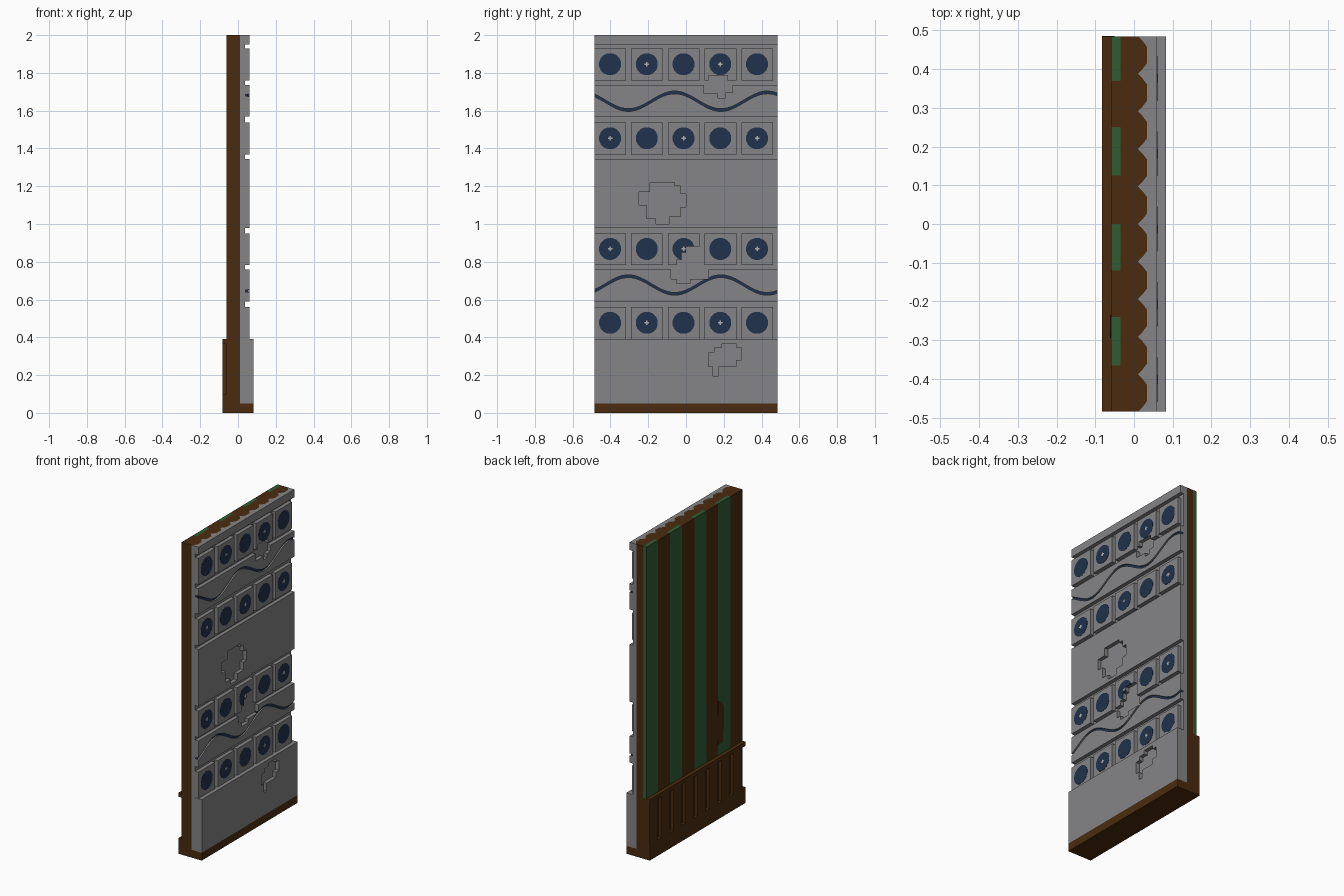
import bpy, bmesh, math

if "Cube" in bpy.data.objects:
    bpy.data.objects.remove(bpy.data.objects["Cube"], do_unlink=True)


def material(name, rgb):
    m = bpy.data.materials.new(name)
    m.use_nodes = True
    m.diffuse_color = (*rgb, 1)
    m.node_tree.nodes["Principled BSDF"].inputs["Base Color"].default_value = (*rgb, 1)
    return m


STONE = material("grey_stone", (0.235, 0.231, 0.238))
WOOD = material("brown_wood", (0.069, 0.024, 0.0045))
GREEN = material("green_cloth", (0.03, 0.107, 0.034))
BLUE = material("blue_glaze", (0.015, 0.032, 0.075))
PALE = material("pale_inlay", (0.45, 0.45, 0.45))


def prism(name, pts, axis, a, b, mat):
    """Extrude a 2D outline: (y, z) points along x, or (x, y) points along z."""
    place = (lambda p, t: (t, p[0], p[1])) if axis == "x" else (lambda p, t: (p[0], p[1], t))
    bm = bmesh.new()
    lo = [bm.verts.new(place(p, a)) for p in pts]
    hi = [bm.verts.new(place(p, b)) for p in pts]
    bm.faces.new(lo)
    bm.faces.new(hi)
    for i in range(len(pts)):
        j = (i + 1) % len(pts)
        bm.faces.new((lo[i], lo[j], hi[j], hi[i]))
    bmesh.ops.recalc_face_normals(bm, faces=bm.faces)
    me = bpy.data.meshes.new(name)
    bm.to_mesh(me)
    bm.free()
    me.materials.append(mat)
    ob = bpy.data.objects.new(name, me)
    bpy.context.collection.objects.link(ob)
    return ob


def box(name, x, y, z, mat):
    return prism(name, [(y[0], z[0]), (y[1], z[0]), (y[1], z[1]), (y[0], z[1])], "x", x[0], x[1], mat)


H = 0.485                    # half width
SIDE = (-H, H)
BACK, FACE, BASE = 0.036, 0.06, 0.083
PITCH = 0.1945               # tile spacing

# Scalloped joint between the wooden core and the stone, running up in y
joint = []
for i in range(10):
    y0 = -H + i * 0.097
    joint += [(0.01, y0), (0.022, y0 + 0.012), (0.034, y0 + 0.028),
              (0.034, y0 + 0.069), (0.022, y0 + 0.085)]
joint.append((0.01, H))

# Green hanging strips set into the back of the core
strips = [(-0.365, -0.24), (-0.12, 0.0), (0.125, 0.25), (0.37, H)]
rear = [(-0.035, H)]
for y0, y1 in reversed(strips):
    if y1 < H:
        rear += [(-0.06, y1), (-0.035, y1)]
    rear += [(-0.035, y0), (-0.06, y0)]
rear.append((-0.06, -H))
prism("wooden_core", joint + rear, "z", 0.03, 2.0, WOOD)
for y in strips:
    box("green_strip", (-0.06, -0.035), y, (0.38, 2.0), GREEN)
prism("torn_strip_patch", [(-0.235, 0.46), (-0.285, 0.46), (-0.285, 0.52), (-0.295, 0.54),
                           (-0.295, 0.68), (-0.275, 0.72), (-0.24, 0.74)], "x", -0.0615, -0.05, WOOD)

# Stone backing
prism("stone_backing", joint + [(BACK, H), (BACK, -H)], "z", 0.05, 2.0, STONE)

# Wooden foot and wainscot
box("foot_board", (-BASE, BASE), SIDE, (0, 0.05), WOOD)
box("skirting_board", (-BASE, -0.03), SIDE, (0.04, 0.1), WOOD)
box("wainscot_panel", (-0.0605, -0.03), SIDE, (0.09, 0.38), WOOD)
box("wainscot_rail", (-BASE, -0.03), SIDE, (0.365, 0.39), WOOD)
for i in range(8):
    y0 = -H + 0.036 + i * 0.1213
    box("wainscot_slat", (-BASE, -0.05), (y0, y0 + 0.0853), (0.1, 0.365), WOOD)

# Stone front: parts that get chipped are collected in a list
chipped = []
chipped.append(box("stone_plinth", (0.03, BASE), SIDE, (0.05, 0.39), STONE))
chipped.append(box("plain_band", (0.03, FACE), SIDE, (0.98, 1.345), STONE))
box("top_band", (0.035, FACE), SIDE, (1.95, 2.0), STONE)

# Wave bands: two halves with a blue channel between them
for z0, z1, amp in ((1.57, 1.735, 0.047), (0.59, 0.76, -0.047)):
    mid = 1.65 if z0 > 1 else 0.677
    ys = [-H + 2 * H * i / 40 for i in range(41)]
    wave = [(y, mid + amp * math.cos(2 * math.pi * (y + 0.06) / 0.49)) for y in ys]
    low = [(y, z - 0.007) for y, z in wave]
    high = [(y, z + 0.007) for y, z in wave]
    chipped.append(prism("wave_band_lower", low + [(H, z0), (-H, z0)], "x", 0.03, FACE, STONE))
    chipped.append(prism("wave_band_upper", high + [(H, z1), (-H, z1)], "x", 0.03, FACE, STONE))
    chipped.append(prism("wave_inlay", low + high[::-1], "x", 0.03, 0.051, BLUE))

# Tile rows with round blue insets, some with a small pale cross
for row, zc in enumerate((1.846, 1.454, 0.868, 0.477)):
    for col in range(5):
        y0 = -H + col * PITCH
        yc = y0 + 0.083
        parts = [box("tile", (0.03, FACE), (y0, y0 + 0.168), (zc - 0.086, zc + 0.083), STONE)]
        disc = [(yc + 0.059 * math.cos(math.tau * (k + 0.5) / 16),
                 zc + 0.059 * math.sin(math.tau * (k + 0.5) / 16)) for k in range(16)]
        parts.append(prism("tile_disc", disc, "x", 0.053, 0.0612, BLUE))
        if (col % 2 == 1) == (row in (0, 3)):
            s, t = 0.012, 0.004
            cross = [(-s, -t), (-t, -t), (-t, -s), (t, -s), (t, -t), (s, -t),
                     (s, t), (t, t), (t, s), (-t, s), (-t, t), (-s, t)]
            prism("tile_cross", [(yc + a, zc + b) for a, b in cross], "x", 0.058, 0.0618, PALE)
        if (row, col) in ((0, 3), (2, 2)):
            chipped += parts

# Chipped hollows, as (y, z) outlines with their floor depth
chips = [
    (0.03, [(-0.19, 1.22), (-0.06, 1.22), (-0.06, 1.2), (-0.03, 1.2), (-0.03, 1.16), (0, 1.16),
            (0, 1.09), (-0.03, 1.09), (-0.03, 1.04), (-0.09, 1.04), (-0.09, 1.0), (-0.16, 1.0),
            (-0.16, 1.03), (-0.21, 1.03), (-0.21, 1.1), (-0.25, 1.1), (-0.25, 1.17), (-0.19, 1.17)]),
    (0.03, [(0.0, 0.88), (0.08, 0.88), (0.08, 0.86), (0.14, 0.86), (0.14, 0.77), (0.12, 0.77),
            (0.12, 0.71), (0.02, 0.71), (0.02, 0.685), (-0.05, 0.685), (-0.05, 0.71), (-0.08, 0.71),
            (-0.08, 0.76), (-0.05, 0.76), (-0.05, 0.81), (-0.025, 0.81), (-0.025, 0.85), (0.0, 0.85)]),
    (0.03, [(0.118, 1.787), (0.22, 1.787), (0.22, 1.735), (0.245, 1.735), (0.245, 1.695),
            (0.21, 1.695), (0.21, 1.667), (0.17, 1.667), (0.17, 1.69), (0.095, 1.69),
            (0.095, 1.735), (0.118, 1.735)]),
    (0.059, [(0.19, 0.367), (0.265, 0.367), (0.265, 0.345), (0.295, 0.345), (0.295, 0.28),
             (0.265, 0.28), (0.265, 0.245), (0.172, 0.245), (0.172, 0.195), (0.142, 0.195),
             (0.142, 0.245), (0.118, 0.245), (0.118, 0.32), (0.15, 0.32), (0.15, 0.345), (0.19, 0.345)]),
]


def bounds(ob):
    ys = [v.co.y for v in ob.data.vertices]
    zs = [v.co.z for v in ob.data.vertices]
    return min(ys), max(ys), min(zs), max(zs)


for floor, outline in chips:
    # Cutters run past the thin plates so the backing shows through
    cutter = prism("chip_cutter", outline, "x", floor if floor > 0.05 else 0.02, 0.1, STONE)
    c = bounds(cutter)
    for ob in chipped:
        o = bounds(ob)
        if o[0] < c[1] and c[0] < o[1] and o[2] < c[3] and c[2] < o[3]:
            mod = ob.modifiers.new("chip", "BOOLEAN")
            mod.operation = "DIFFERENCE"
            mod.solver = "EXACT"
            mod.object = cutter
            bpy.context.view_layer.objects.active = ob
            bpy.ops.object.modifier_apply(modifier=mod.name)
    bpy.data.objects.remove(cutter, do_unlink=True)
